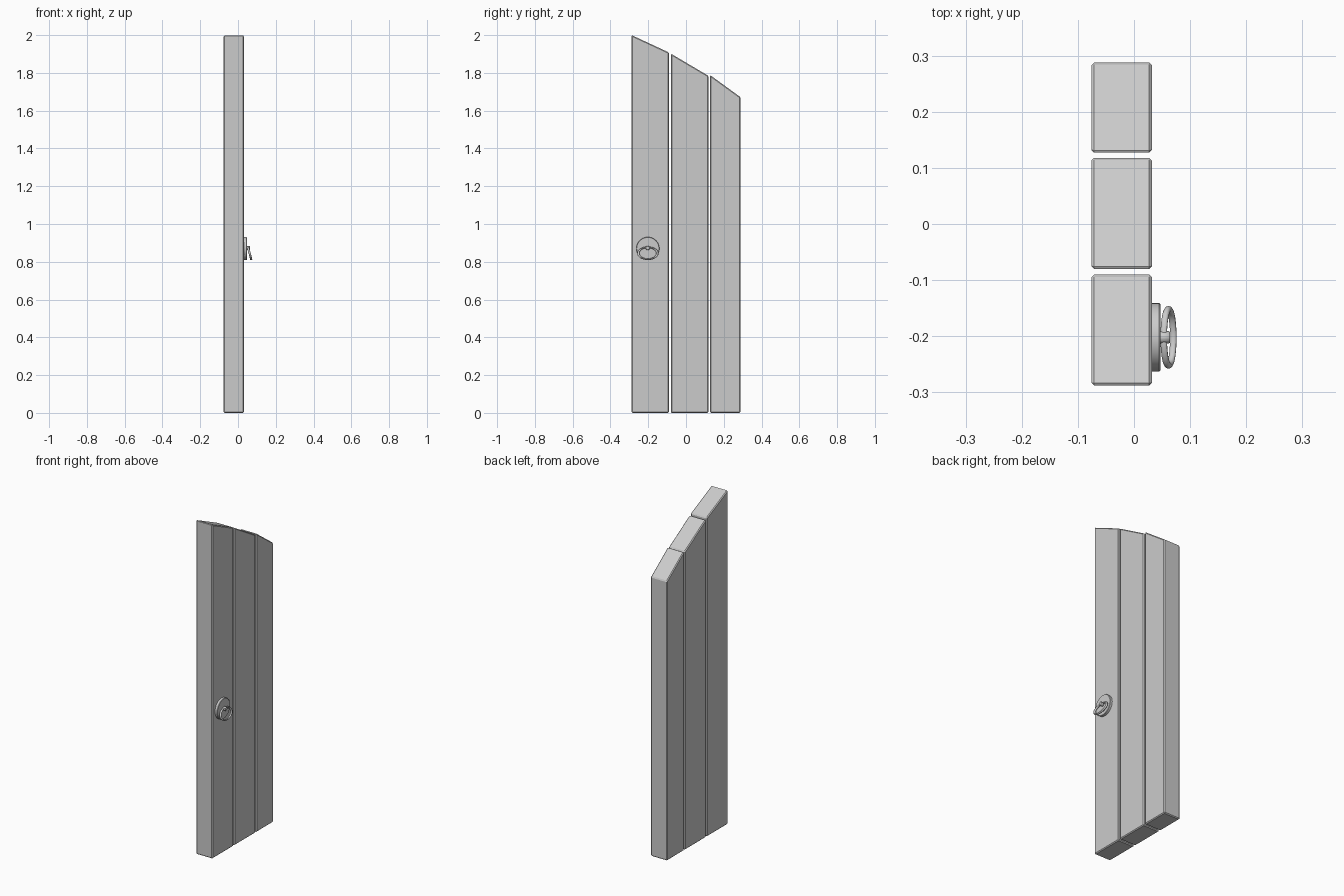
import bpy, bmesh, math

if "Cube" in bpy.data.objects:
    bpy.data.objects.remove(bpy.data.objects["Cube"])


def add_bevel(obj, width, segments):
    mod = obj.modifiers.new("edge_bevel", 'BEVEL')
    mod.width = width
    mod.segments = segments
    mod.limit_method = 'ANGLE'
    mod.angle_limit = math.radians(20)


def plank(name, y0, y1, z0, z1, x0=-0.076, x1=0.032):
    """Board with a sloped top: z0 at y0, z1 at y1."""
    bm = bmesh.new()
    profile = [(y0, 0), (y1, 0), (y1, z1), (y0, z0)]
    face = bm.faces.new([bm.verts.new((x0, y, z)) for y, z in profile])
    ext = bmesh.ops.extrude_face_region(bm, geom=[face])
    verts = [g for g in ext["geom"] if isinstance(g, bmesh.types.BMVert)]
    bmesh.ops.translate(bm, verts=verts, vec=(x1 - x0, 0, 0))
    bmesh.ops.recalc_face_normals(bm, faces=bm.faces)
    mesh = bpy.data.meshes.new(name)
    bm.to_mesh(mesh)
    bm.free()
    obj = bpy.data.objects.new(name, mesh)
    bpy.context.collection.objects.link(obj)
    add_bevel(obj, 0.005, 1)


def disc(name, x0, x1, radius, z, sides, bevel):
    """Cylinder pointing out of the door along x."""
    bpy.ops.mesh.primitive_cylinder_add(
        vertices=sides, radius=radius, depth=x1 - x0,
        location=((x0 + x1) / 2, HANDLE_Y, z), rotation=(0, math.pi / 2, 0))
    obj = bpy.context.object
    obj.name = name
    bpy.ops.object.shade_smooth_by_angle(angle=math.radians(30))
    add_bevel(obj, bevel, 1)


# Three door boards, stepping down to one side
plank("tall_plank", -0.288, -0.09, 2.0, 1.908)
plank("middle_plank", -0.08, 0.118, 1.902, 1.785)
plank("short_plank", 0.127, 0.288, 1.789, 1.672)

# Handle: round plate, stud and hanging oval ring
HANDLE_Y = -0.202
disc("handle_plate", 0.030, 0.047, 0.061, 0.87, 40, 0.002)
disc("ring_stud", 0.045, 0.064, 0.0115, 0.873, 16, 0.002)

bpy.ops.mesh.primitive_torus_add(
    major_segments=40, minor_segments=10, major_radius=0.05, minor_radius=0.006,
    location=(0.0615, HANDLE_Y, 0.845), rotation=(0, math.radians(75), 0))
ring = bpy.context.object
ring.name = "pull_ring"
ring.scale = (0.66, 1, 1)
bpy.ops.object.shade_smooth_by_angle(angle=math.radians(60))
